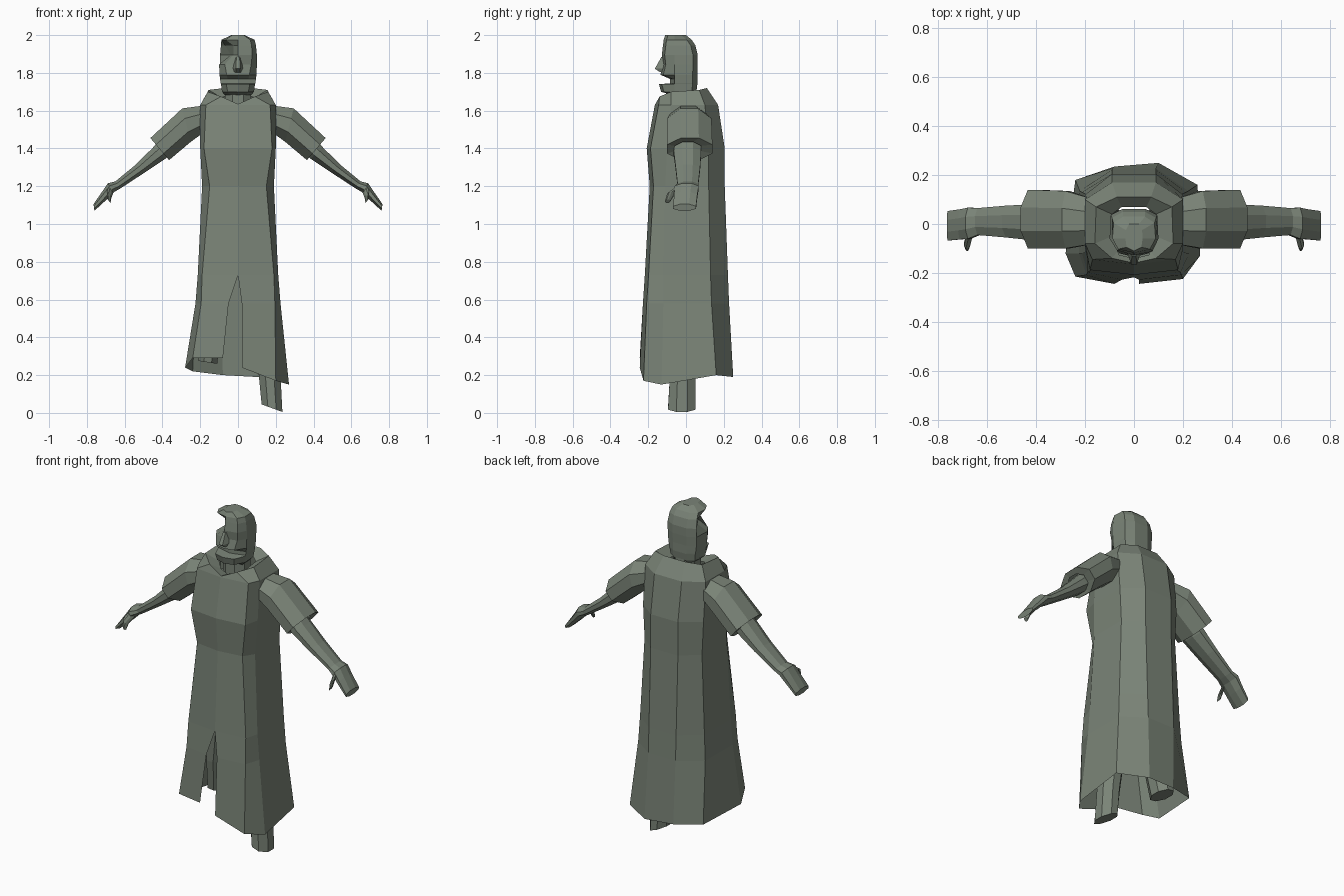
import bpy, bmesh

mat = bpy.data.materials.new("grey_green")
mat.diffuse_color = (0.195, 0.23, 0.185, 1)


def loft(name, rings, cap_start=False, cap_end=False):
    """Skin a list of equal-length point rings with flat quads."""
    bm = bmesh.new()
    rows = [[bm.verts.new(p) for p in ring] for ring in rings]
    n = len(rows[0])
    for a, b in zip(rows, rows[1:]):
        for i in range(n):
            j = (i + 1) % n
            bm.faces.new((a[i], a[j], b[j], b[i]))
    if cap_start:
        bm.faces.new(rows[0][::-1])
    if cap_end:
        bm.faces.new(rows[-1])
    return finish(name, bm)


def finish(name, bm):
    bmesh.ops.remove_doubles(bm, verts=bm.verts, dist=0.0005)
    bmesh.ops.recalc_face_normals(bm, faces=bm.faces)
    mesh = bpy.data.meshes.new(name)
    bm.to_mesh(mesh)
    bm.free()
    mesh.materials.append(mat)
    ob = bpy.data.objects.new(name, mesh)
    bpy.context.collection.objects.link(ob)
    return ob


def mirror_ring(half):
    """Right half of a ring, front to back, plus its mirrored left half."""
    return half + [(-x, y, z) for x, y, z in reversed(half)]


def limb_ring(top, bottom, y0, y1, side=1):
    """Eight-sided section spanning two (x, z) points and a y range."""
    corners = [(1, .3), (1, .7), (.7, 1), (.3, 1), (0, .7), (0, .3), (.3, 0), (.7, 0)]
    return [(side * (bottom[0] + (top[0] - bottom[0]) * t),
             y0 + (y1 - y0) * v,
             bottom[1] + (top[1] - bottom[1]) * t) for t, v in corners]


# Robe: front corner x, side x, front y, side front y, side back y, back y
robe_rows = [
    (1.63, .17, .20, -.165, -.08, .10, .170),
    (1.40, .18, .20, -.208, -.10, .12, .205),
    (1.20, .15, .19, -.192, -.11, .12, .205),
    (0.73, .19, .213, -.218, -.12, .13, .222),
]
robe = []
for z, xf, xs, yf, sf, sb, yb in robe_rows:
    robe.append(mirror_ring([(0, yf, z), (xf, yf + .02, z), (xs, sf, z),
                             (xs, sb, z), (.09, yb, z)]))
slit = mirror_ring([(.02, -.228, .58), (.195, -.208, .58), (.225, -.12, .58),
                    (.222, .135, .58), (.09, .228, .58)])
slit[-1] = (-.05, -.228, .58)
robe.append(slit)
# Uneven hem
robe.append([(.02, -.245, .24), (.20, -.225, .17), (.27, -.13, .15),
             (.26, .16, .20), (.10, .25, .19), (-.08, .235, .20),
             (-.24, .18, .22), (-.28, -.12, .24), (-.24, -.215, .29),
             (-.08, -.245, .29)])
robe_ob = loft("robe", robe)
# Open the front slit
bm = bmesh.new()
bm.from_mesh(robe_ob.data)
gap = [f for f in bm.faces if f.calc_center_median().z < .68
       and f.calc_center_median().y < -.18
       and all(-.1 < v.co.x < .03 for v in f.verts)]
bmesh.ops.delete(bm, geom=gap, context='FACES')
bm.to_mesh(robe_ob.data)
bm.free()

# Cowl around the shoulders, with a dipped neckline
loft("cowl", [
    robe[0],
    mirror_ring([(0, -.16, 1.635), (.09, -.14, 1.675), (.16, -.08, 1.70),
                 (.155, .07, 1.71), (.07, .11, 1.72)]),
    mirror_ring([(0, -.10, 1.625), (.05, -.09, 1.64), (.09, -.05, 1.66),
                 (.09, .04, 1.67), (.05, .07, 1.68)]),
])

# Neck
loft("neck", [mirror_ring([(.03, -.075, z), (.07, -.04, z), (.07, .02, z), (.03, .055, z)])
              for z in (1.58, 1.75)])

# Head: z, front y, front corner x, side x, back y
head_rows = [
    (1.683, -.075, .045, .070, .045),
    (1.700, -.132, .055, .085, .055),
    (1.740, -.143, .062, .090, .060),
    (1.745, -.085, .055, .092, .060),
    (1.768, -.085, .055, .095, .060),
    (1.790, -.135, .060, .098, .060),
    (1.845, -.122, .070, .100, .062),
    (1.895, -.128, .075, .100, .062),
    (1.945, -.122, .072, .095, .050),
    (1.975, -.118, .065, .088, .030),
    (2.000, -.110, .030, .035, .000),
]
# Missing left brow: replacement front corner and side points per height
notch = {
    1.895: ((-.025, -.075), (-.038, -.03)),
    1.945: ((-.025, -.085), (-.068, -.03)),
}
head = []
for z, yf, xf, xs, yb in head_rows:
    ring = mirror_ring([(0, yf, z), (xf, yf + .015, z), (xs, -.06, z),
                        (xs * .95, yb - .025, z), (.045 if z < 1.99 else .02, yb, z)])
    if z in notch:
        ring[8] = (*notch[z][0], z)
        ring[7] = (*notch[z][1], z)
    head.append(ring)
loft("head", head, True, True)

# Nose
loft("nose", [
    [(-.012, -.118, 1.885), (.012, -.118, 1.885), (.008, -.130, 1.885), (-.008, -.130, 1.885)],
    [(-.028, -.115, 1.825), (.028, -.115, 1.825), (.012, -.165, 1.822), (-.012, -.165, 1.822)],
    [(-.022, -.115, 1.800), (.022, -.115, 1.800), (.010, -.140, 1.805), (-.010, -.140, 1.805)],
], True, True)

# Sleeves, forearms with hands, and thumbs
sleeve = [((.16, 1.63), (.16, 1.50), -.08, .10),
          ((.295, 1.612), (.25, 1.435), -.10, .135),
          ((.464, 1.455), (.365, 1.338), -.10, .14),
          ((.44, 1.435), (.38, 1.365), -.06, .08)]
forearm = [((.37, 1.49), (.30, 1.42), -.06, .08),
           ((.45, 1.405), (.385, 1.345), -.065, .08),
           ((.54, 1.315), (.49, 1.275), -.055, .075),
           ((.65, 1.225), (.62, 1.19), -.045, .065),
           ((.69, 1.215), (.655, 1.17), -.06, .067),
           ((.72, 1.17), (.70, 1.125), -.063, .06),
           ((.765, 1.105), (.76, 1.07), -.068, .053)]
thumb = [((.685, 1.20), (.66, 1.165), -.06, -.02),
         ((.695, 1.17), (.67, 1.14), -.10, -.065),
         ((.69, 1.13), (.675, 1.11), -.11, -.085)]
for label, side in (("right", 1), ("left", -1)):
    for part, rows in (("sleeve", sleeve), ("forearm_and_hand", forearm), ("thumb", thumb)):
        loft(f"{label}_{part}", [limb_ring(*r, side) for r in rows],
             part == "thumb", part != "sleeve")

# Legs: one standing, one raised under the robe
loft("standing_leg", [limb_ring(*r) for r in (
    ((.17, .80), (.03, .80), -.09, .07),
    ((.225, .20), (.11, .20), -.085, .05),
    ((.235, .005), (.125, .045), -.095, .05))], False, True)
loft("raised_leg", [limb_ring(*r) for r in (
    ((-.17, .80), (-.03, .80), -.09, .07),
    ((-.20, .45), (-.09, .45), -.06, .09),
    ((-.21, .275), (-.11, .26), -.03, .12))], False, True)
